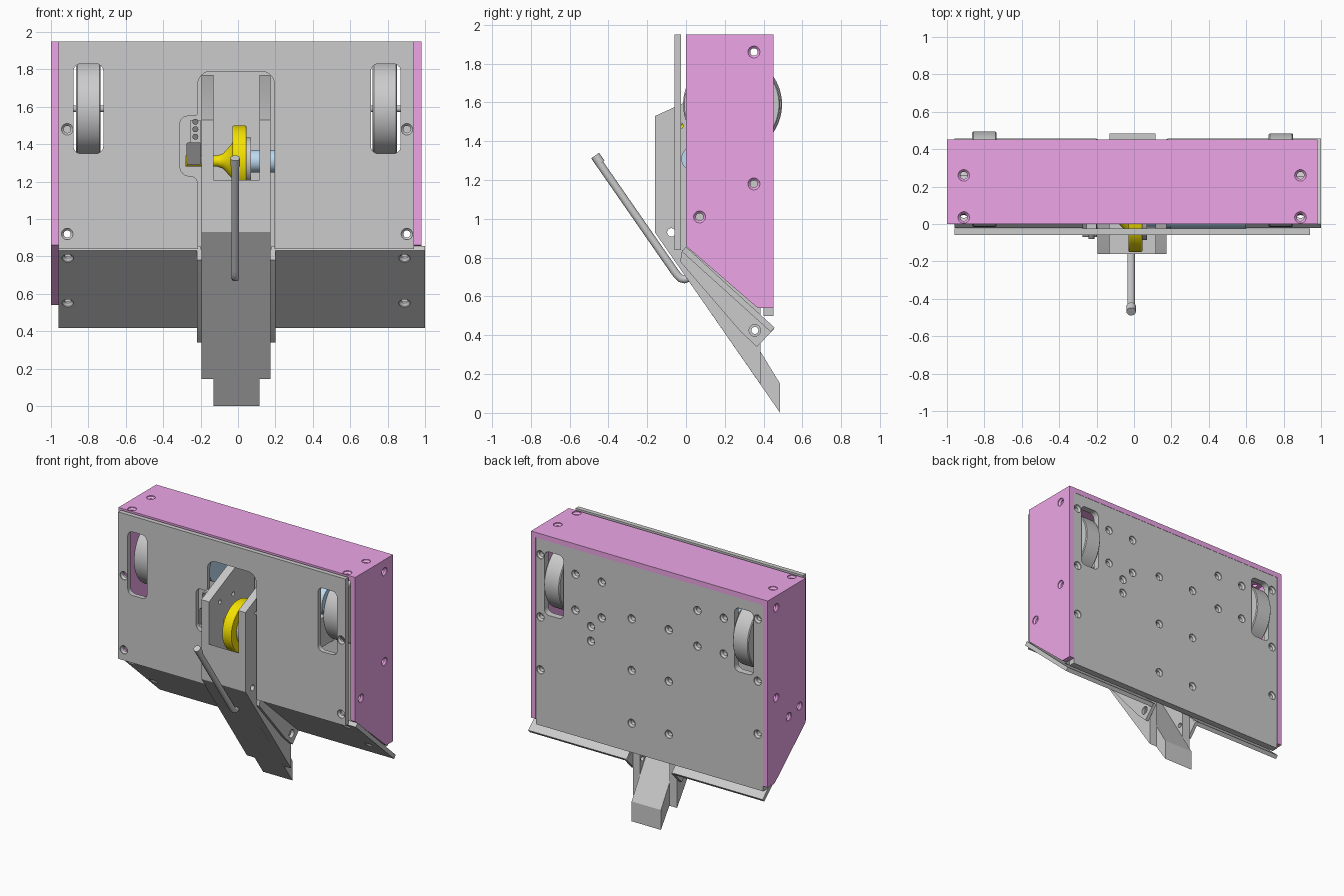
import bpy, bmesh
from math import sin, cos, pi
from mathutils import Vector

if "Cube" in bpy.data.objects:
    bpy.data.objects.remove(bpy.data.objects["Cube"])

PINK, YELLOW, BLUE = (0.85, 0.38, 0.80, 1), (0.92, 0.76, 0.0, 1), (0.50, 0.70, 0.88, 1)
DARK = (0.22, 0.22, 0.22, 1)
mats = {}


def rounded(pts):
    """Outline from (u, v, radius) corners; rounding assumes right angles."""
    out = []
    for i, (u, v, r) in enumerate(pts):
        p = Vector((u, v))
        if r == 0:
            out.append(p)
            continue
        a = (Vector(pts[i - 1][:2]) - p).normalized()
        b = (Vector(pts[(i + 1) % len(pts)][:2]) - p).normalized()
        for k in range(7):
            t = k / 6 * pi / 2
            out.append(p + (a + b) * r - b * r * cos(t) - a * r * sin(t))
    return out


def rect(u0, v0, u1, v1, r=0):
    return rounded([(u0, v0, r), (u1, v0, r), (u1, v1, r), (u0, v1, r)])


def prism(bm, pts, axis, a, b):
    """Extrude a 2D outline along an axis from a to b."""
    def loc(p, d):
        return {'x': (d, p[0], p[1]), 'y': (p[0], d, p[1]), 'z': (p[0], p[1], d)}[axis]
    lo = [bm.verts.new(loc(p, a)) for p in pts]
    hi = [bm.verts.new(loc(p, b)) for p in pts]
    bm.faces.new(lo)
    bm.faces.new(hi[::-1])
    for i in range(len(pts)):
        j = (i + 1) % len(pts)
        bm.faces.new((lo[i], hi[i], hi[j], lo[j]))
    return bm


def lathe(bm, origin, direction, profile, n=48):
    """Solid of revolution from (distance, radius) pairs."""
    d = Vector(direction).normalized()
    u = d.orthogonal().normalized()
    w = d.cross(u)
    rings = [[bm.verts.new(Vector(origin) + d * t + (u * cos(2 * pi * k / n) + w * sin(2 * pi * k / n)) * r)
              for k in range(n)] for t, r in profile]
    bm.faces.new(rings[0])
    bm.faces.new(rings[-1][::-1])
    for A, B in zip(rings, rings[1:]):
        for k in range(n):
            m = (k + 1) % n
            bm.faces.new((A[k], A[m], B[m], B[k]))
    return bm


def sink(bm, p, direction):
    """Countersunk screw hole cutter, starting at the outer surface."""
    return lathe(bm, p, direction, [(-0.01, 0.031), (0.006, 0.031), (0.018, 0.019), (0.07, 0.019)], 20)


def mesh_object(name, bm):
    bmesh.ops.recalc_face_normals(bm, faces=bm.faces[:])
    me = bpy.data.meshes.new(name)
    bm.to_mesh(me)
    bm.free()
    ob = bpy.data.objects.new(name, me)
    bpy.context.collection.objects.link(ob)
    return ob


def part(name, bm, color=None, *cutters):
    ob = mesh_object(name, bm)
    bpy.ops.object.select_all(action='DESELECT')
    bpy.context.view_layer.objects.active = ob
    ob.select_set(True)
    for c in cutters:
        cut = mesh_object('cutter', c)
        mod = ob.modifiers.new('holes', 'BOOLEAN')
        mod.operation, mod.solver, mod.object = 'DIFFERENCE', 'EXACT', cut
        bpy.ops.object.modifier_apply(modifier=mod.name)
        bpy.data.objects.remove(cut)
    bpy.ops.object.shade_smooth_by_angle()
    if color:
        if color not in mats:
            mats[color] = bpy.data.materials.new('paint')
            mats[color].diffuse_color = color
        ob.data.materials.append(mats[color])


new = bmesh.new

# Pink frame: side panels with cut lower corner, and top panel
side = [(0, 1.91), (0.452, 1.91), (0.452, 0.54), (0.37, 0.54), (0, 0.86)]
for name, a, b, face, d in (('left_panel', -1, -0.96, -1, 1), ('right_panel', 0.94, 0.98, 0.98, -1)):
    c = new()
    for y, z in [(0.35, 1.86), (0.35, 1.18), (0.07, 1.01)] + ([(0.2, 0.98)] if d > 0 else []):
        sink(c, (face, y, z), (d, 0, 0))
    part(name, prism(new(), side, 'x', a, b), PINK, c)
c = new()
for x in (-0.91, 0.89):
    for y in (0.035, 0.26):
        sink(c, (x, y, 1.95), (0, 0, -1))
part('top_panel', prism(new(), rect(-1, 0, 0.98, 0.452), 'z', 1.91, 1.95), PINK, c)

# Front plate with wheel windows and central slot
windows = [rect(-0.88, 1.35, -0.72, 1.83, 0.04), rect(0.71, 1.35, 0.87, 1.83, 0.04)]
slot = rounded([(-0.215, 0.7, 0), (0.195, 0.7, 0), (0.195, 1.79, 0.07), (-0.215, 1.79, 0.07),
                (-0.215, 1.55, 0.02), (-0.31, 1.55, 0.04), (-0.31, 1.23, 0.05), (-0.215, 1.23, 0.04)])
w = new()
for outline in windows + [slot]:
    prism(w, outline, 'y', -0.1, 0.05)
c = new()
for x in (-0.913, 0.903):
    for z in (0.92, 1.48):
        sink(c, (x, -0.06, z), (0, 1, 0))
part('front_plate', prism(new(), rect(-0.96, 0.84, 0.94, 1.95), 'y', -0.06, -0.025), None, w, c)

# Back plate with wheel windows and mounting holes
w = new()
for outline in windows:
    prism(w, outline, 'y', 0.35, 0.5)
c = new()
columns = [((-0.913, 0.903), (1.79, 1.32, 0.92)), ((0.61, 0.39, -0.41, -0.63), (1.72, 1.45)),
           ((0.48,), (1.36, 1.25)), ((0.14, -0.17), (1.51, 1.12, 0.72))]
for xs, zs in columns:
    for x in xs:
        for z in zs:
            sink(c, (x, 0.45, z), (0, -1, 0))
part('back_plate', prism(new(), rect(-0.96, 0.50, 0.94, 1.91), 'y', 0.40, 0.45), None, w, c)

# Slanted skirt plates and their inner flanges
slant = [(0, 0.856), (0.456, 0.44), (0.436, 0.418), (-0.022, 0.832)]
flange = [(-0.02, 0.84), (0.454, 0.433), (0.366, 0.34), (0.28, 0.42), (-0.03, 0.78)]
normal = Vector((0, 0.674, 0.738))
for name, a, b, hx, f0, f1 in (('left', -0.96, -0.2, -0.91, -0.22, -0.195), ('right', 0.18, 1.0, 0.89, 0.175, 0.2)):
    c = new()
    for z in (0.79, 0.55):
        sink(c, (hx, -0.022 + (0.832 - z) * 1.106, z), normal)
    part(name + '_skirt', prism(new(), slant, 'x', a, b), None, c)
    c = lathe(new(), (f0 - 0.05, 0.355, 0.425), (1, 0, 0), [(0, 0.03), (0.15, 0.03)], 20)
    part(name + '_skirt_flange', prism(new(), flange, 'x', f0, f1), None, c)

# Central fin: two cheek plates and the sloping block between them
cheek = [(-0.16, 0.93), (0.385, 0.145), (0.385, 1.77), (0.37, 1.77), (-0.16, 1.53)]
block = [(-0.16, 0.93), (0.485, 0.0), (0.485, 0.15), (-0.16, 1.21)]
for name, outline, a, b in (('left_cheek', cheek, -0.195, -0.13), ('right_cheek', cheek, 0.115, 0.175),
                            ('fin_block', block, -0.13, 0.115)):
    c = new()
    for y, z, r in ((-0.075, 0.93, 0.022), (0.13, 1.48, 0.015), (-0.03, 1.48, 0.015), (0.355, 0.425, 0.018)):
        lathe(c, (a - 0.05, y, z), (1, 0, 0), [(0, r), (0.4, r)], 20)
    part(name, prism(new(), outline, 'x', a, b), None, c)

# Drive wheels, axles and motors
for name, x, y, r, s in (('left', -0.80, 0.24, 0.255, 1), ('right', 0.785, 0.235, 0.25, -1)):
    part(name + '_wheel', lathe(new(), (x - 0.065, y, 1.59), (1, 0, 0),
         [(0, r - 0.006), (0.006, r), (0.124, r), (0.13, r - 0.006)], 64))
    part(name + '_axle', lathe(new(), (x - s * 0.15, y, 1.59), (s, 0, 0), [(0, 0.018), (0.36, 0.018)], 24))
    part(name + '_motor', lathe(new(), (x + s * 0.14, y, 1.59), (s, 0, 0),
         [(0, 0.06), (0.03, 0.06), (0.03, 0.11), (0.33, 0.11)]), BLUE)
    m0, m1 = sorted((x + s * 0.16, x + s * 0.42))
    part(name + '_motor_mount', prism(new(), rect(m0, 1.43, m1, 1.75), 'y', 0.34, 0.40))

# Yellow pulley with tapered hub, flange disc and its motor
o, X = (-0.28, 0.04, 1.31), (1, 0, 0)
part('pulley', lathe(new(), o, X, [(0, 0.03), (0.17, 0.03), (0.20, 0.04), (0.245, 0.09), (0.25, 0.10),
                                   (0.25, 0.185), (0.258, 0.19), (0.317, 0.19), (0.325, 0.185)], 64), YELLOW)
part('pulley_flange', lathe(new(), o, X, [(0.326, 0.125), (0.35, 0.125)]))
part('pulley_motor', lathe(new(), o, X, [(0.35, 0.06), (0.475, 0.06), (0.475, 0.064), (0.88, 0.064)]), BLUE)
part('pulley_motor_mount', prism(new(), rect(0.44, 1.2, 0.52, 1.42), 'y', 0.1, 0.40))

# Sensor beside the pulley with terminal posts
part('sensor_body', prism(new(), rect(-0.275, 1.29, -0.197, 1.41, 0.01), 'y', -0.07, 0.03), DARK)
part('sensor_board', prism(new(), rect(-0.255, 1.41, -0.20, 1.53), 'y', -0.06, 0.0))
for z in (1.44, 1.48, 1.52):
    part('terminal', lathe(new(), (-0.228, -0.08, z), (0, 1, 0), [(0, 0.016), (0.04, 0.016)], 16), DARK)

# Bent handle rod with end cap
cu = bpy.data.curves.new('handle_rod', 'CURVE')
cu.dimensions, cu.bevel_depth, cu.bevel_resolution, cu.use_fill_caps = '3D', 0.021, 5, True
path = [(-0.445, 1.285), (-0.06, 0.73), (-0.045, 0.71), (-0.028, 0.693), (-0.008, 0.688), (0.012, 0.695), (0.1, 0.76)]
sp = cu.splines.new('POLY')
sp.points.add(len(path) - 1)
for q, (y, z) in zip(sp.points, path):
    q.co = (-0.015, y, z, 1)
bpy.context.collection.objects.link(bpy.data.objects.new('handle_rod', cu))
part('handle_cap', lathe(new(), (-0.015, -0.44, 1.285), (0, -0.57, 0.82), [(0, 0.025), (0.05, 0.025)], 32))

for m in bpy.data.materials:
    if m.users and not m.is_grease_pencil:
        m.use_nodes = True
        m.node_tree.nodes["Principled BSDF"].inputs["Base Color"].default_value = m.diffuse_color
